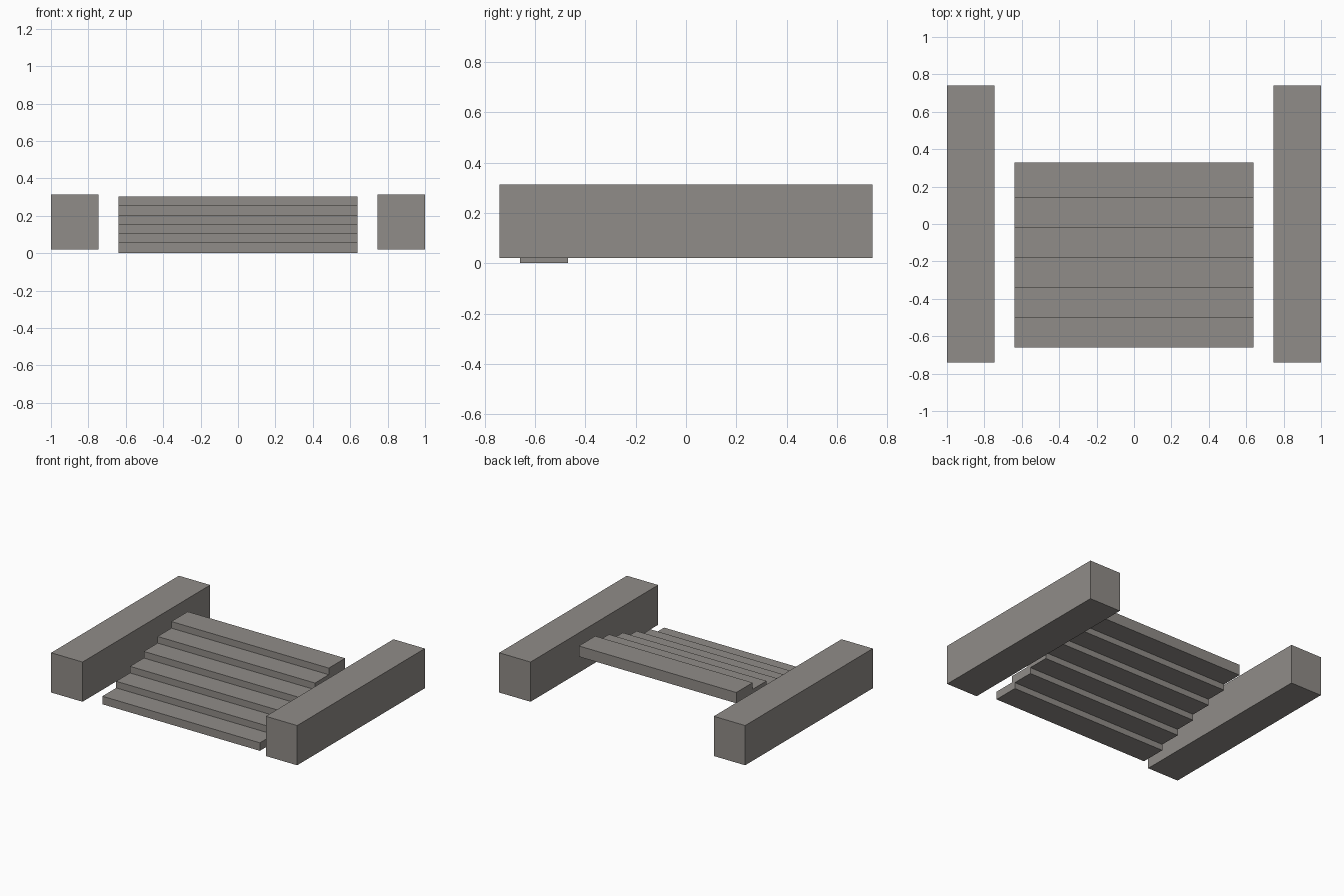
import bpy

if "Cube" in bpy.data.objects:
    bpy.data.objects.remove(bpy.data.objects["Cube"])

# One warm grey stone colour
stone = bpy.data.materials.new("warm grey stone")
stone.diffuse_color = (0.28, 0.262, 0.246, 1.0)
stone.use_nodes = True
stone.node_tree.nodes["Principled BSDF"].inputs["Base Color"].default_value = stone.diffuse_color


def box(name, x0, x1, y0, y1, z0, z1):
    """Axis-aligned box between two corners."""
    bpy.ops.mesh.primitive_cube_add(size=1)
    ob = bpy.context.object
    ob.name = name
    for v in ob.data.vertices:
        v.co.x = x1 if v.co.x > 0 else x0
        v.co.y = y1 if v.co.y > 0 else y0
        v.co.z = z1 if v.co.z > 0 else z0
    ob.data.materials.append(stone)
    return ob


# Side walls flanking the stairs
box("left_wall", -1.0, -0.745, -0.741, 0.741, 0.021, 0.313)
box("right_wall", 0.745, 1.0, -0.741, 0.741, 0.021, 0.313)

# Six overlapping slab steps rising to the back
for i in range(6):
    front = -0.66 + 0.16 * i
    top = 0.059 + 0.0487 * i
    thickness = 0.059 + 0.004 * i
    box(f"step_{i + 1}", -0.64, 0.64, front, front + 0.19, top - thickness, top)
